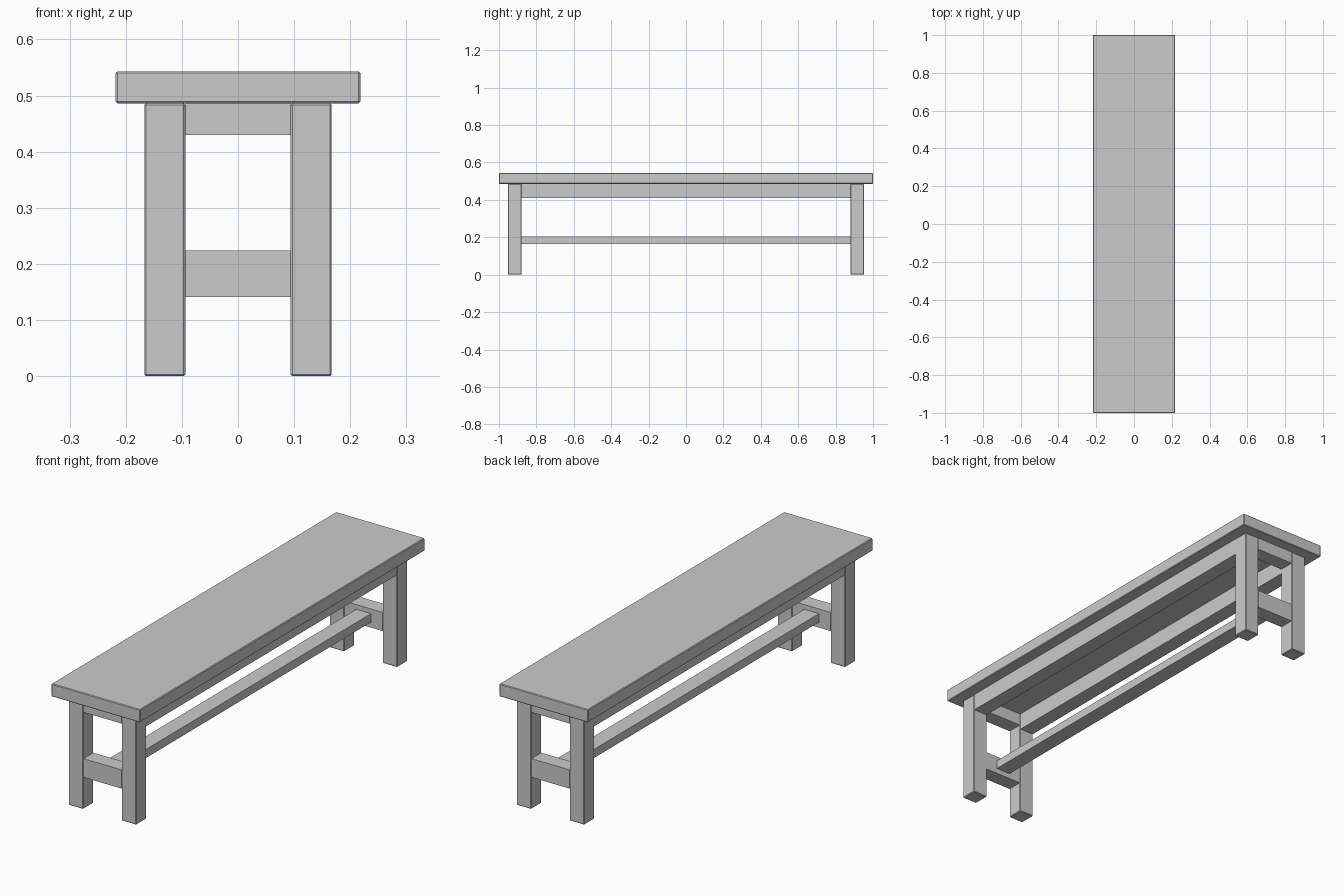
import bpy

if "Cube" in bpy.data.objects:
    bpy.data.objects.remove(bpy.data.objects["Cube"])

def box(name, x, y, z, bevel=0.0):
    """Box from (min, max) ranges, with an optional small edge chamfer."""
    size = [b - a for a, b in (x, y, z)]
    centre = [(a + b) / 2 for a, b in (x, y, z)]
    bpy.ops.mesh.primitive_cube_add(size=1, location=centre)
    ob = bpy.context.object
    ob.name = name
    ob.scale = size
    bpy.ops.object.transform_apply(location=False, rotation=False, scale=True)
    if bevel:
        mod = ob.modifiers.new("chamfer", 'BEVEL')
        mod.width = bevel
        mod.segments = 1
    return ob

def span(sign, inner, outer):
    """Range on the positive or negative side of an axis."""
    return tuple(sorted((sign * inner, sign * outer)))

LEG_X = (0.094, 0.167)
LEG_Y = (0.88, 0.953)
SEAT_Z = (0.486, 0.543)

# Seat plank
box("seat", (-0.218, 0.218), (-1, 1), SEAT_Z, 0.003)

# Legs
for sy, end in ((-1, "front"), (1, "back")):
    for sx, side in ((-1, "left"), (1, "right")):
        box(f"{end}_{side}_leg", span(sx, *LEG_X), span(sy, *LEG_Y),
            (0, SEAT_Z[0]), 0.003)

# End aprons and lower end rails
between_x = (-LEG_X[0], LEG_X[0])
for sy, end in ((-1, "front"), (1, "back")):
    y = span(sy, LEG_Y[0] + 0.002, LEG_Y[1] - 0.002)
    box(f"{end}_apron", between_x, y, (0.43, SEAT_Z[0]))
    box(f"{end}_lower_rail", between_x, y, (0.141, 0.224))

# Long side aprons
for sx, side in ((-1, "left"), (1, "right")):
    box(f"{side}_apron", span(sx, LEG_X[0] + 0.002, LEG_X[1] - 0.002),
        (-LEG_Y[0], LEG_Y[0]), (0.41, SEAT_Z[0]))

# Central stretcher between the lower rails
box("stretcher", (-0.036, 0.036), (-0.882, 0.882), (0.165, 0.203))
